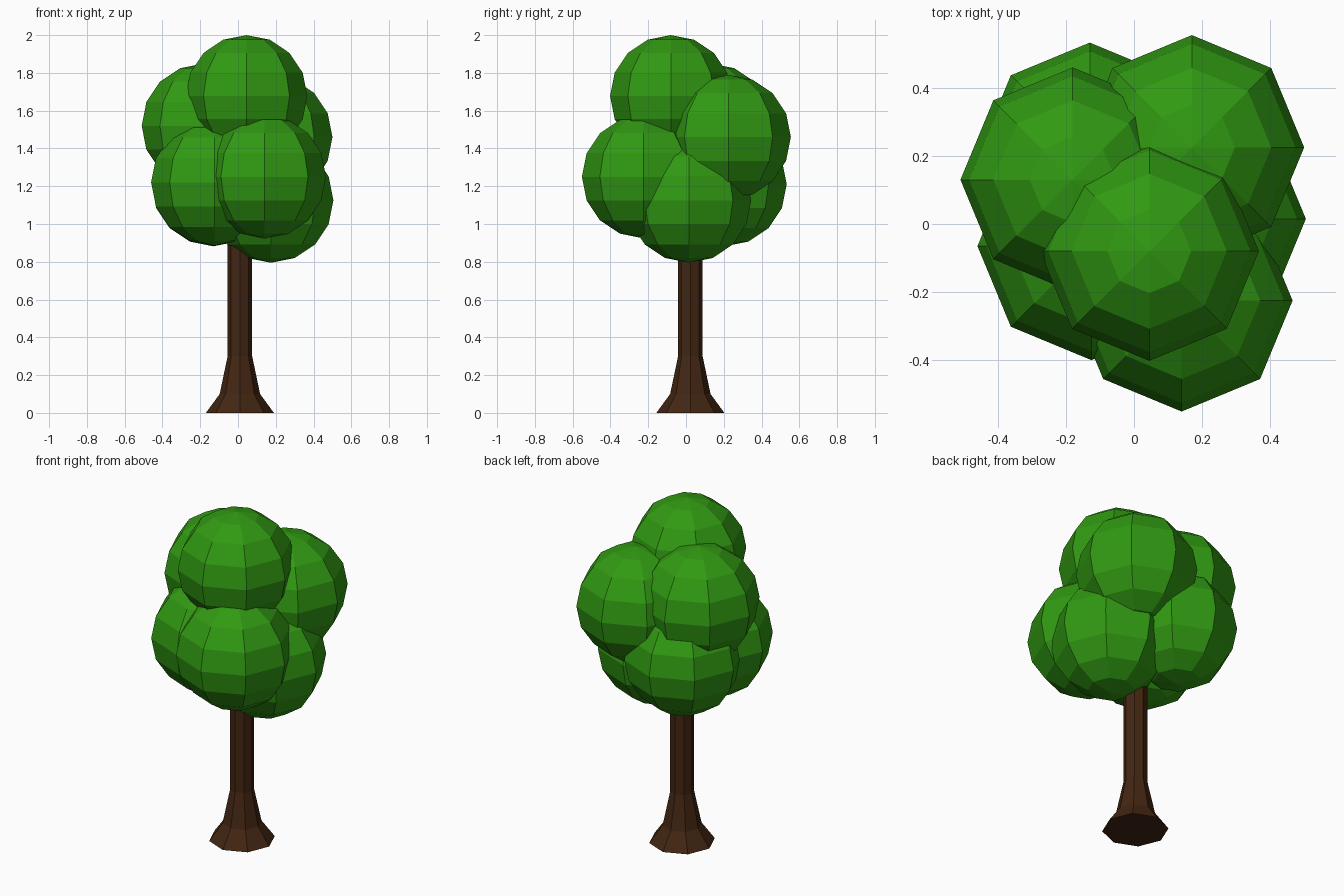
import bpy
import bmesh
from math import cos, sin, pi

cube = bpy.data.objects.get("Cube")
if cube:
    bpy.data.objects.remove(cube, do_unlink=True)


def make_material(name, rgb):
    mat = bpy.data.materials.new(name)
    mat.use_nodes = True
    mat.diffuse_color = (*rgb, 1)
    bsdf = next(n for n in mat.node_tree.nodes if n.type == 'BSDF_PRINCIPLED')
    bsdf.inputs["Base Color"].default_value = (*rgb, 1)
    bsdf.inputs["Roughness"].default_value = 0.9
    return mat


def finish(name, bm, mat, location):
    bmesh.ops.recalc_face_normals(bm, faces=bm.faces[:])
    mesh = bpy.data.meshes.new(name)
    bm.to_mesh(mesh)
    bm.free()
    mesh.materials.append(mat)
    obj = bpy.data.objects.new(name, mesh)
    obj.location = location
    bpy.context.collection.objects.link(obj)
    return obj


def leaf_ball(name, center, radius):
    bm = bmesh.new()
    bmesh.ops.create_uvsphere(bm, u_segments=8, v_segments=8, radius=radius)
    return finish(name, bm, leaf_green, center)


def lathe(name, profile, sides, mat, location):
    bm = bmesh.new()
    rings = [[bm.verts.new((r * cos(2 * pi * i / sides), r * sin(2 * pi * i / sides), z))
              for i in range(sides)] for r, z in profile]
    for low, high in zip(rings, rings[1:]):
        for i in range(sides):
            j = (i + 1) % sides
            bm.faces.new((low[i], low[j], high[j], high[i]))
    bm.faces.new(rings[0])
    bm.faces.new(rings[-1])
    return finish(name, bm, mat, location)


leaf_green = make_material("leaf_green", (0.03, 0.32, 0.006))
bark_brown = make_material("bark_brown", (0.056, 0.019, 0.006))

# Trunk with flared foot
lathe("trunk", [(0.18, 0), (0.107, 0.1), (0.065, 0.3), (0.065, 1.2)],
      8, bark_brown, (0.01, 0.023, 0))

# Overlapping faceted balls of foliage
leaf_ball("crown_top", (0.045, -0.08, 1.678), 0.322)
leaf_ball("crown_front", (0.14, -0.225, 1.25), 0.326)
leaf_ball("crown_right", (-0.125, -0.065, 1.22), 0.335)
leaf_ball("crown_bottom", (0.175, 0.015, 1.125), 0.33)
leaf_ball("crown_back_left", (0.17, 0.225, 1.46), 0.33)
leaf_ball("crown_upper_right", (-0.18, 0.13, 1.52), 0.33)
leaf_ball("crown_back_right", (-0.13, 0.205, 1.21), 0.328)
